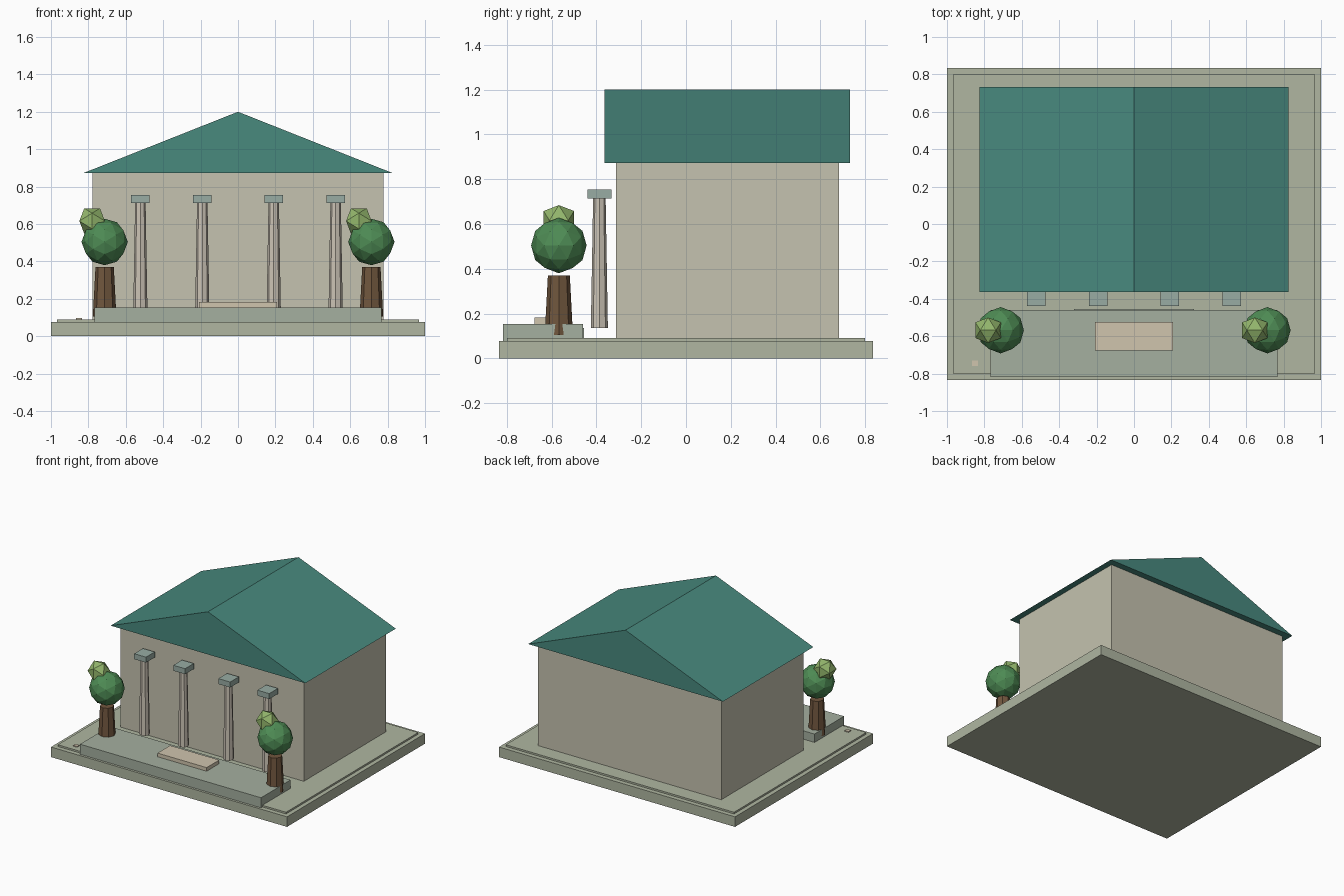
import bpy, bmesh
from math import pi
from mathutils import Vector, Matrix

if "Cube" in bpy.data.objects:
    bpy.data.objects.remove(bpy.data.objects["Cube"])


def material(name, hexcode):
    rgb = [int(hexcode[i:i + 2], 16) / 255 for i in (0, 2, 4)]
    m = bpy.data.materials.new(name)
    m.diffuse_color = [c ** 2.2 for c in rgb] + [1]
    m.use_nodes = True
    m.node_tree.nodes["Principled BSDF"].inputs["Base Color"].default_value = m.diffuse_color
    return m


STONE = material("stone", "AEB5A0")
PAVING = material("paving", "A3AE9E")
WALL = material("wall", "C3C1AE")
ROOF = material("roof", "4A887D")
COLUMN = material("column", "CBC2B4")
CAP = material("cap", "97ABA2")
SAND = material("sand", "CFC3AC")
BARK = material("bark", "705740")
LEAF = material("leaf", "4F8A55")
LIGHT_LEAF = material("light_leaf", "92B56C")


def finish(name, bm, mat):
    bmesh.ops.recalc_face_normals(bm, faces=bm.faces)
    mesh = bpy.data.meshes.new(name)
    bm.to_mesh(mesh)
    bm.free()
    mesh.materials.append(mat)
    ob = bpy.data.objects.new(name, mesh)
    bpy.context.collection.objects.link(ob)
    return ob


def box(name, x, y, z, mat):
    """Box from (min, max) ranges."""
    bm = bmesh.new()
    bmesh.ops.create_cube(bm, size=1)
    for v in bm.verts:
        v.co = [r[0] if c < 0 else r[1] for c, r in zip(v.co, (x, y, z))]
    return finish(name, bm, mat)


def taper(name, x, y, z0, z1, r0, r1, mat):
    """Eight-sided tapered post."""
    bm = bmesh.new()
    bmesh.ops.create_cone(bm, cap_ends=True, segments=8, radius1=r0, radius2=r1,
                          depth=z1 - z0, matrix=Matrix.Translation((x, y, (z0 + z1) / 2)))
    return finish(name, bm, mat)


def ico_ball(name, centre, r, mat, refined):
    """Icosahedron with its edges centred on the axes, optionally split once."""
    phi = (1 + 5 ** 0.5) / 2
    pts = []
    for a in (-1, 1):
        for b in (-phi, phi):
            pts += [Vector((a, 0, b)), Vector((0, b, a)), Vector((b, a, 0))]
    if refined:
        pts += [(p + q) / 2 for i, p in enumerate(pts) for q in pts[:i]
                if (p - q).length < 2.1]
    bm = bmesh.new()
    for p in pts:
        bm.verts.new(Vector(centre) + p.normalized() * r)
    bmesh.ops.convex_hull(bm, input=bm.verts)
    return finish(name, bm, mat)


# Ground slabs
box("base", (-1, 1), (-0.835, 0.835), (0, 0.077), STONE)
box("base_inlay", (-0.967, 0.967), (-0.8, 0.8), (0.07, 0.09), STONE)

# Front terrace, rear step, landing and small paver
box("terrace", (-0.767, 0.767), (-0.817, -0.46), (0.077, 0.154), PAVING)
box("terrace_step", (-0.32, 0.32), (-0.6, -0.455), (0.085, 0.136), PAVING)
box("landing", (-0.208, 0.208), (-0.677, -0.524), (0.15, 0.182), SAND)
box("paver", (-0.866, -0.833), (-0.758, -0.73), (0.085, 0.097), SAND)

# Hall
box("hall", (-0.777, 0.777), (-0.313, 0.683), (0.08, 0.875), WALL)

# Gable roof
bm = bmesh.new()
tri = bm.faces.new([bm.verts.new(p) for p in
                    ((-0.825, -0.363, 0.873), (0.825, -0.363, 0.873), (0, -0.363, 1.2))])
ext = bmesh.ops.extrude_face_region(bm, geom=[tri], use_keep_orig=True)
bmesh.ops.translate(bm, vec=(0, 1.095, 0),
                    verts=[g for g in ext["geom"] if isinstance(g, bmesh.types.BMVert)])
finish("roof", bm, ROOF)

# Colonnade
for i, x in enumerate((-0.522, -0.191, 0.191, 0.522), 1):
    taper(f"column_{i}", x, -0.387, 0.136, 0.715, 0.038, 0.028, COLUMN)
    box(f"column_cap_{i}", (x - 0.05, x + 0.05), (-0.439, -0.333), (0.713, 0.755), CAP)

# Trees
for side, x in (("left", -0.713), ("right", 0.713)):
    taper(f"{side}_trunk", x, -0.568, 0.105, 0.37, 0.063, 0.049, BARK)
    ico_ball(f"{side}_foliage", (x, -0.568, 0.504), 0.124, LEAF, True)
    ico_ball(f"{side}_foliage_tuft", (x - 0.067, -0.568, 0.616), 0.08, LIGHT_LEAF, False)
